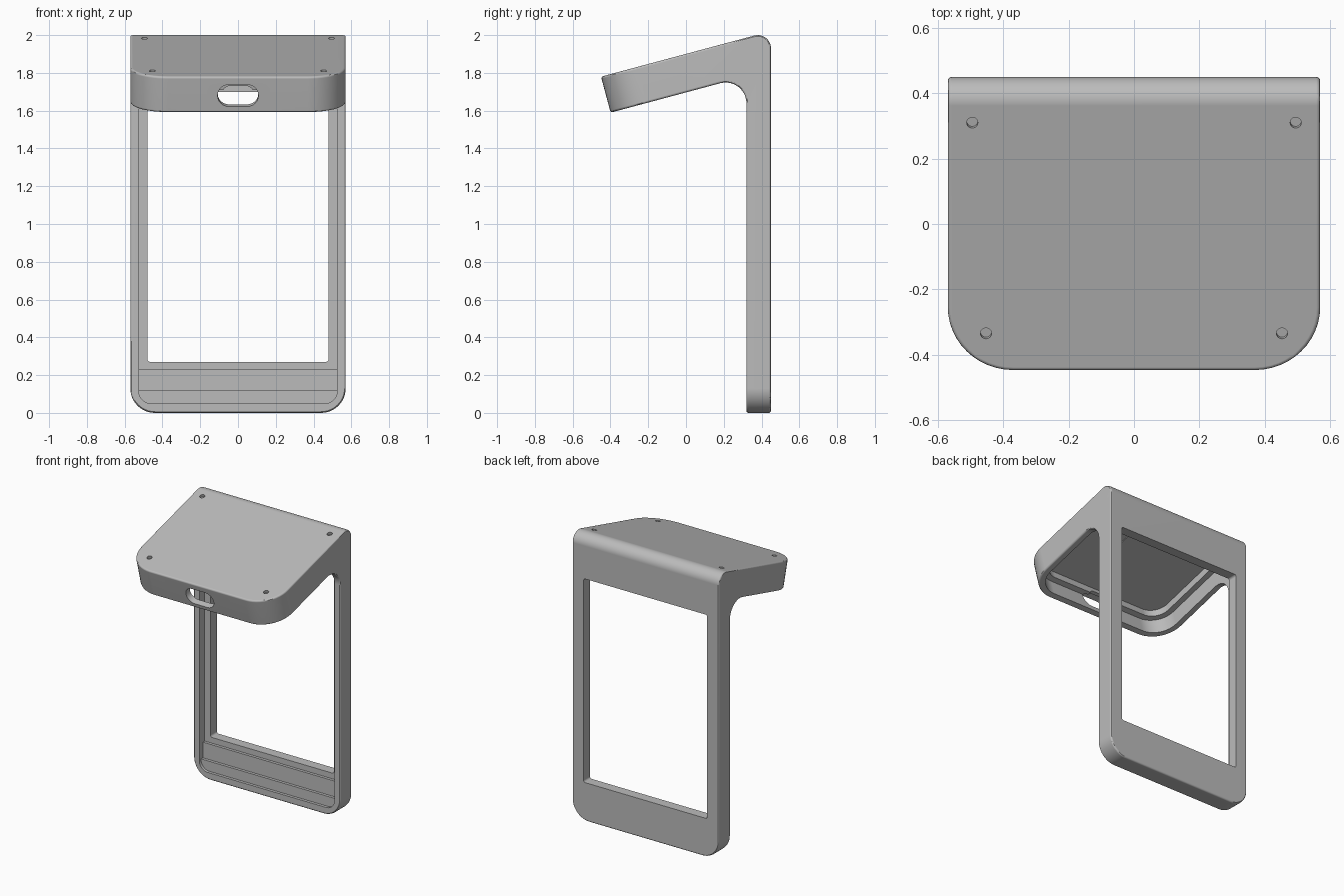
import bpy, bmesh
from math import sin, cos, tan, pi, radians
from mathutils import Matrix, Vector

if "Cube" in bpy.data.objects:
    bpy.data.objects.remove(bpy.data.objects["Cube"], do_unlink=True)

TILT = radians(15)            # slope of the head
FRONT_Y, FRONT_Z = -0.45, 1.78  # upper front edge of the head
THICK = 0.197                 # head thickness
HALF = 0.57                   # half width

grey = bpy.data.materials.new("matte grey")
grey.use_nodes = True
grey.diffuse_color = (0.5, 0.5, 0.5, 1)
grey.node_tree.nodes["Principled BSDF"].inputs["Base Color"].default_value = (0.5, 0.5, 0.5, 1)


def head_z(y, v=0.0):
    """Height of the sloping plane lying v below the head's top."""
    return FRONT_Z + (y - FRONT_Y) * tan(TILT) - v / cos(TILT)


def head_pt(u, v):
    """Side profile point, u back from the front wall and v below the top."""
    return (FRONT_Y + u * cos(TILT) + v * sin(TILT),
            FRONT_Z + u * sin(TILT) - v * cos(TILT))


def arc(cx, cy, r, a0, a1, n=10):
    angles = [radians(a0 + (a1 - a0) * i / n) for i in range(n + 1)]
    return [(cx + r * cos(a), cy + r * sin(a)) for a in angles]


def rounded_rect(w, h, r):
    """Half sizes w and h, corner radius r."""
    pts = []
    for k, (sx, sy) in enumerate([(1, 1), (-1, 1), (-1, -1), (1, -1)]):
        pts += arc(sx * (w - r), sy * (h - r), r, 90 * k, 90 * k + 90, 6)
    return pts


def prism(name, pts, half, matrix, rounds=None):
    """Extrude a 2D outline both ways; rounds maps outline segments to radii."""
    clean = []
    for p in map(Vector, pts):
        if not clean or (p - clean[-1]).length > 1e-5:
            clean.append(p)
    if (clean[0] - clean[-1]).length < 1e-5:
        clean.pop()
    bm = bmesh.new()
    low, high = [[bm.verts.new((p.x, p.y, s * half)) for p in clean] for s in (-1, 1)]
    bm.faces.new(low[::-1])
    bm.faces.new(high)
    n = len(clean)
    for i in range(n):
        j = (i + 1) % n
        bm.faces.new((low[i], low[j], high[j], high[i]))
    groups = [([bm.edges.get((ring[i], ring[(i + 1) % n])) for ring in (low, high)], r)
              for i, r in (rounds or {}).items()]
    for edges, r in groups:
        bmesh.ops.bevel(bm, geom=edges, offset=r, offset_type='OFFSET', segments=12,
                        profile=0.5, affect='EDGES', clamp_overlap=False)
    bmesh.ops.recalc_face_normals(bm, faces=bm.faces[:])
    bm.transform(matrix)
    mesh = bpy.data.meshes.new(name)
    bm.to_mesh(mesh)
    bm.free()
    mesh.materials.append(grey)
    obj = bpy.data.objects.new(name, mesh)
    bpy.context.scene.collection.objects.link(obj)
    return obj


def activate(obj):
    bpy.ops.object.select_all(action='DESELECT')
    obj.select_set(True)
    bpy.context.view_layer.objects.active = obj


def cut(obj, cutter):
    mod = obj.modifiers.new("cut", 'BOOLEAN')
    mod.operation, mod.solver, mod.object = 'DIFFERENCE', 'EXACT', cutter
    activate(obj)
    bpy.ops.object.modifier_apply(modifier=mod.name)
    bpy.data.objects.remove(cutter, do_unlink=True)


# Side profiles are drawn in (y, z) and extruded along x
SIDE = Matrix(((0, 0, 1, 0), (1, 0, 0, 0), (0, 1, 0, 0), (0, 0, 0, 1)))
ON_TOP = Matrix.Rotation(TILT, 4, 'X')
ON_FRONT = Matrix.Rotation(TILT + pi / 2, 4, 'X')

# Outer shell: upright stand with a sloping head
inner_fillet = arc(0.21, head_z(0.21, THICK + 0.11), 0.11, 105, 0)
outer_fillet = arc(0.38, head_z(0.38, 0.07), 0.07, 0, 105)
outline = ([head_pt(0, 0), head_pt(0, THICK)] + inner_fillet
           + [(0.32, 0), (0.45, 0)] + outer_fillet)
body = prism("stand_and_head_shell", outline, HALF, SIDE,
             {0: 0.2, 2 + len(inner_fillet): 0.13})
soft = body.modifiers.new("soft edges", 'BEVEL')
soft.width, soft.segments, soft.angle_limit = 0.012, 3, radians(50)
activate(body)
bpy.ops.object.modifier_apply(modifier=soft.name)

# Cavity open below the head and in front of the stand, stepped at the foot
cavity = [head_pt(0.045, 0.09), head_pt(0.045, 0.3), (0.22, head_z(0.22, 0.3)),
          (0.22, 0.05), (0.34, 0.05), (0.34, 0.12), (0.36, 0.12),
          (0.36, 0.23), (0.38, 0.23), (0.38, head_z(0.38, 0.09))]
cut(body, prism("cavity_cutter", cavity, 0.525, SIDE, {0: 0.155, 3: 0.065}))

# Deeper pocket in the head, leaving a ledge around it
pocket = [head_pt(0.085, 0.04), head_pt(0.085, 0.12),
          (0.379, head_z(0.379, 0.12)), (0.379, head_z(0.379, 0.04))]
cut(body, prism("pocket_cutter", pocket, 0.485, SIDE, {0: 0.115}))

# Window through the back plate
cut(body, prism("window_cutter", rounded_rect(0.48, 0.715, 0.015), 0.11,
                Matrix.Translation((0, 0.48, 0.985)) @ ON_FRONT @ Matrix.Rotation(-TILT, 4, 'X')))

# Connector recess and slot in the head's front wall
for w, h, depth in ((0.108, 0.06, 0.06), (0.08, 0.037, 0.2)):
    y, z = head_pt(0, 0.104)
    cut(body, prism("slot_cutter", rounded_rect(w, h, h - 0.0005), depth,
                    Matrix.Translation((0, y, z)) @ ON_FRONT))

# Four shallow screw holes in the top
for x, y in ((0.495, 0.31), (0.453, -0.335)):
    for side in (-1, 1):
        cut(body, prism("hole_cutter", rounded_rect(0.017, 0.017, 0.017), 0.02,
                        Matrix.Translation((side * x, y, head_z(y))) @ ON_TOP))

activate(body)
bpy.ops.object.shade_smooth_by_angle(angle=radians(30))
normals = body.modifiers.new("even shading", 'WEIGHTED_NORMAL')
normals.keep_sharp = True

# Thin square plate on the pocket ceiling
y, z = head_pt(0.45, 0.042)
prism("ceiling_plate", rounded_rect(0.16, 0.16, 0.005), 0.004,
      Matrix.Translation((0, y, z)) @ ON_TOP)
